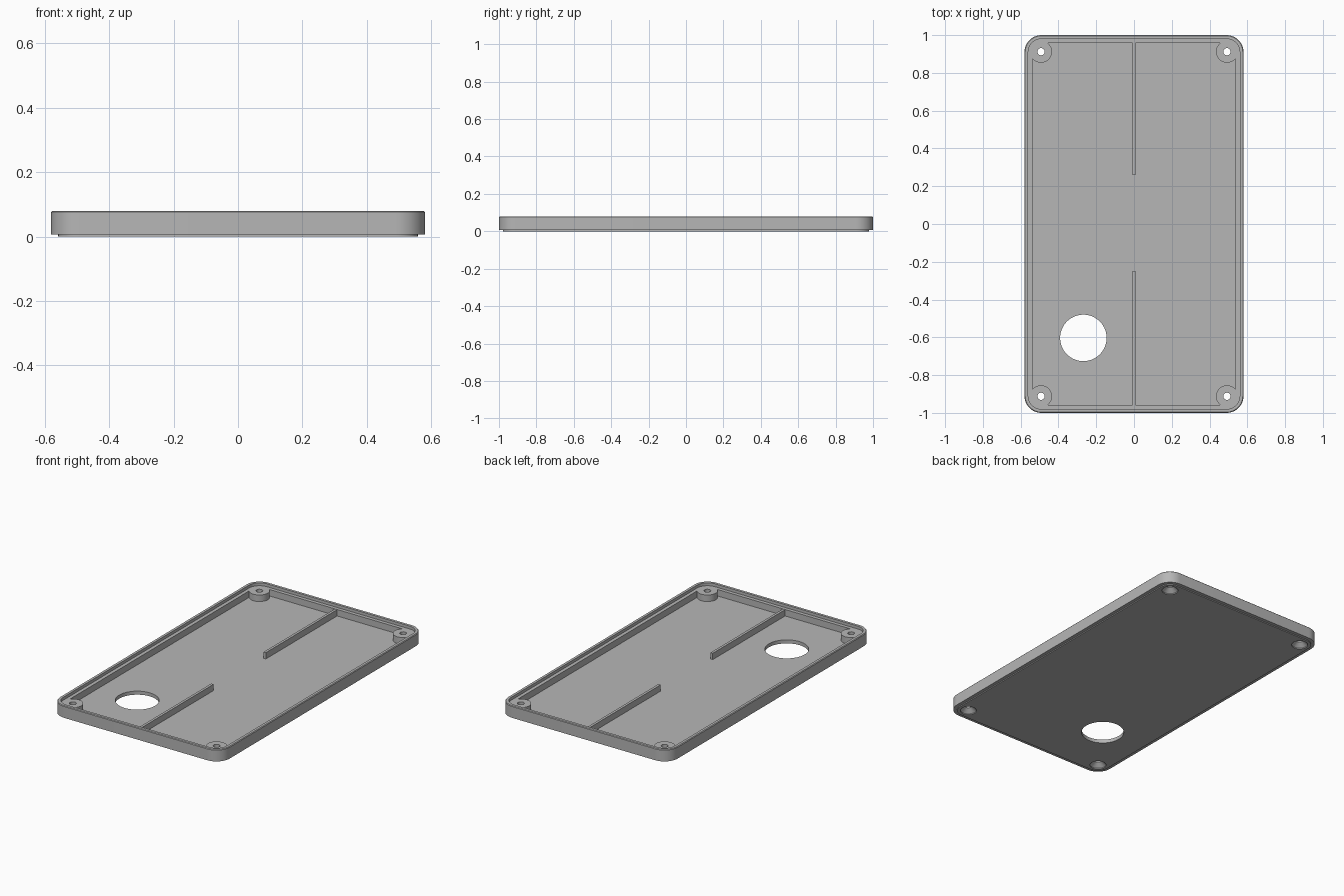
import bpy, bmesh, math

cube = bpy.data.objects.get("Cube")
if cube:
    bpy.data.objects.remove(cube, do_unlink=True)

HX, HY, CORNER = 0.58, 1.0, 0.09
FLOOR, LEDGE, TOP = 0.022, 0.062, 0.08
SCREW_X, SCREW_Y = 0.492, 0.912

grey = bpy.data.materials.new("plain grey")
grey.use_nodes = True
colour = (0.47, 0.47, 0.47, 1)
grey.diffuse_color = colour
grey.node_tree.nodes["Principled BSDF"].inputs["Base Color"].default_value = colour


def make_object(name, bm):
    bmesh.ops.recalc_face_normals(bm, faces=bm.faces)
    mesh = bpy.data.meshes.new(name)
    bm.to_mesh(mesh)
    bm.free()
    mesh.materials.append(grey)
    obj = bpy.data.objects.new(name, mesh)
    bpy.context.collection.objects.link(obj)
    return obj


def loft(name, rings):
    """Skin a stack of closed point rings and cap both ends."""
    bm = bmesh.new()
    loops = [[bm.verts.new(p) for p in ring] for ring in rings]
    for low, high in zip(loops, loops[1:]):
        for i in range(len(low)):
            j = (i + 1) % len(low)
            bm.faces.new((low[i], low[j], high[j], high[i]))
    bm.faces.new(loops[0])
    bm.faces.new(loops[-1])
    return make_object(name, bm)


def rounded_ring(inset, z, steps=12):
    radius = CORNER - inset
    points = []
    for quarter, (sx, sy) in enumerate([(1, 1), (-1, 1), (-1, -1), (1, -1)]):
        for k in range(steps + 1):
            a = (quarter + k / steps) * math.pi / 2
            points.append((sx * (HX - CORNER) + radius * math.cos(a),
                           sy * (HY - CORNER) + radius * math.sin(a), z))
    return points


def turned(name, x, y, profile, sides=48):
    """Round part from (radius, height) pairs."""
    angles = [2 * math.pi * i / sides for i in range(sides)]
    return loft(name, [[(x + r * math.cos(a), y + r * math.sin(a), z)
                        for a in angles] for r, z in profile])


def box(name, x0, x1, y0, y1, z0, z1):
    return loft(name, [[(x0, y0, z), (x1, y0, z), (x1, y1, z), (x0, y1, z)]
                       for z in (z0, z1)])


def cut(target, cutter):
    mod = target.modifiers.new("cut", 'BOOLEAN')
    mod.operation = 'DIFFERENCE'
    mod.solver = 'EXACT'
    mod.object = cutter
    bpy.context.view_layer.objects.active = target
    bpy.ops.object.modifier_apply(modifier=mod.name)


# Tray: raised foot, outer wall, thin lip, ledge and floor
tray = loft("tray", [rounded_ring(inset, z) for inset, z in [
    (0.022, 0), (0.022, 0.006), (0, 0.006), (0, TOP - 0.004), (0.004, TOP),
    (0.02, TOP), (0.02, LEDGE), (0.042, LEDGE), (0.042, FLOOR)]])
solids = [tray]

# Screw posts, each with a through hole countersunk from below
for sx, side in ((1, "left"), (-1, "right")):
    for sy, end in ((-1, "front"), (1, "back")):
        x, y = sx * SCREW_X, sy * SCREW_Y
        post = turned(f"{end}_{side}_screw_post", x, y,
                      [(0.058, 0.012), (0.058, LEDGE + 0.0005)])
        solids.append(post)
        drill = turned("screw_drill", x, y, [
            (0.047, -0.01), (0.047, 0.006), (0.019, 0.03), (0.019, 0.1)])
        cut(tray, drill)
        cut(post, drill)
        bpy.data.objects.remove(drill, do_unlink=True)

# Large round opening in the floor
drill = turned("opening_drill", -0.268, -0.603, [(0.123, -0.05), (0.123, 0.1)], 72)
cut(tray, drill)
bpy.data.objects.remove(drill, do_unlink=True)

# Centre ribs
solids.append(box("back_rib", -0.008, 0.008, 0.26, 0.965, 0.015, LEDGE - 0.001))
solids.append(box("front_rib", -0.008, 0.008, -0.965, -0.25, 0.015, LEDGE - 0.001))

# Smooth rounded walls, keep hard edges
bpy.ops.object.select_all(action='DESELECT')
for obj in solids:
    obj.select_set(True)
bpy.context.view_layer.objects.active = tray
bpy.ops.object.shade_smooth_by_angle(angle=math.radians(30))
